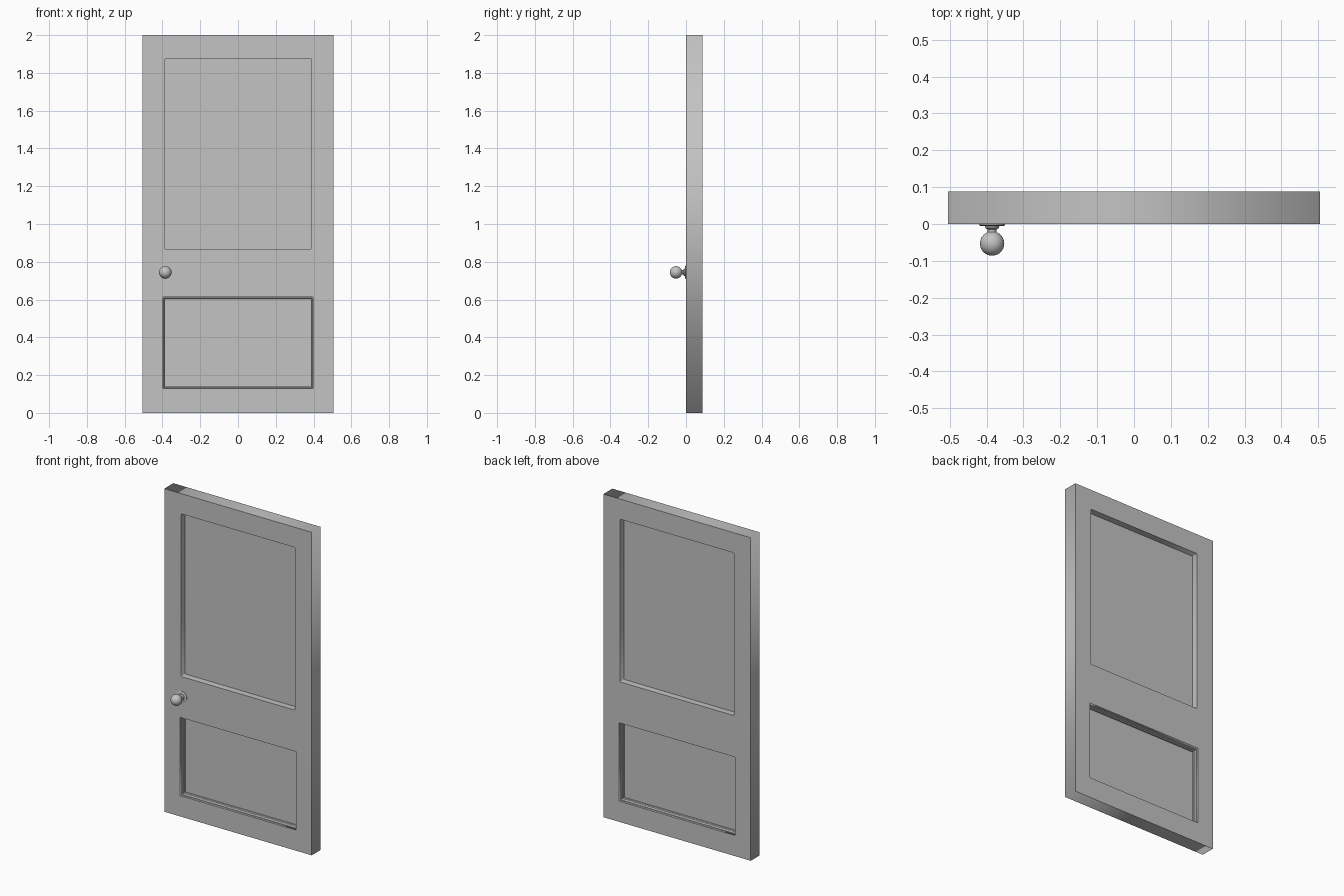
import bpy, bmesh, math
from mathutils import Matrix, Vector

if "Cube" in bpy.data.objects:
    bpy.data.objects.remove(bpy.data.objects["Cube"])

DEPTH = 0.088
MID = DEPTH / 2


def material(name, value):
    mat = bpy.data.materials.new(name)
    mat.use_nodes = True
    mat.diffuse_color = (value, value, value, 1)
    mat.node_tree.nodes["Principled BSDF"].inputs["Base Color"].default_value = mat.diffuse_color
    return mat


grey = material("plain grey", 0.55)


def rectangle(half, low, high, cut=0.0):
    """Corner points of an upright rectangle, with optional clipped corners."""
    if not cut:
        return [(-half, low), (half, low), (half, high), (-half, high)]
    return [(-half + cut, low), (half - cut, low), (half, low + cut), (half, high - cut),
            (half - cut, high), (-half + cut, high), (-half, high - cut), (-half, low + cut)]


def finish(name, bm):
    bmesh.ops.recalc_face_normals(bm, faces=bm.faces)
    mesh = bpy.data.meshes.new(name)
    bm.to_mesh(mesh)
    bm.free()
    mesh.materials.append(grey)
    obj = bpy.data.objects.new(name, mesh)
    bpy.context.collection.objects.link(obj)
    return obj


def select_only(obj):
    bpy.ops.object.select_all(action='DESELECT')
    obj.select_set(True)
    bpy.context.view_layer.objects.active = obj


# Door frame: a flat outline with two openings, given thickness
UPPER = (0.39, 0.868, 1.875)
LOWER = (0.398, 0.128, 0.613)
curve = bpy.data.curves.new("door_frame", 'CURVE')
curve.dimensions = '2D'
curve.fill_mode = 'BOTH'
curve.extrude = MID
for outline in (rectangle(0.505, 0, 2), rectangle(*UPPER, 0.005), rectangle(*LOWER)):
    spline = curve.splines.new('POLY')
    spline.points.add(len(outline) - 1)
    for point, (x, z) in zip(spline.points, outline):
        point.co = (x, z, 0, 1)
    spline.use_cyclic_u = True
curve.materials.append(grey)
frame = bpy.data.objects.new("door_frame", curve)
frame.location = (0, MID, 0)
frame.rotation_euler = (math.pi / 2, 0, 0)
bpy.context.collection.objects.link(frame)
select_only(frame)
bpy.ops.object.convert(target='MESH')

# Upper panel: a thin sheet in the middle of the frame
bm = bmesh.new()
half, low, high = UPPER
bmesh.ops.create_cube(bm, size=1, matrix=Matrix.Translation((0, MID, (low + high) / 2))
                      @ Matrix.Diagonal((2 * half, 0.008, high - low, 1)))
finish("upper_panel", bm)

# Lower panel: stepped moulding running in to a flat field on both sides
STEPS = [(0, 0.014), (0.004, 0.014), (0.007, 0.026), (0.012, 0.029), (0.012, 0.038)]
bm = bmesh.new()
half, low, high = LOWER
profile = STEPS + [(inset, DEPTH - y) for inset, y in reversed(STEPS)]
rings = [[bm.verts.new((x, y, z)) for x, z in rectangle(half - i, low + i, high - i)]
         for i, y in profile]
for index, (a, b) in enumerate(zip(rings, rings[1:] + rings[:1])):
    if index == len(STEPS) - 1:
        bm.faces.new(a)
        bm.faces.new(b)
        continue
    if index == len(rings) - 1:
        continue
    for k in range(4):
        n = (k + 1) % 4
        bm.faces.new((a[k], a[n], b[n], b[k]))
finish("lower_panel", bm)

# Door knob: rosette, neck and ball turned from one profile
RADIUS, CENTRE = 0.033, -0.053
profile = [(0.035, 0), (0.035, -0.003), (0.032, -0.005), (0.02, -0.005),
           (0.018, -0.011), (0.012, -0.015)]
start = math.asin(0.012 / RADIUS)
for k in range(17):
    angle = start + (math.pi - start) * k / 16
    profile.append((RADIUS * math.sin(angle), CENTRE + RADIUS * math.cos(angle)))
bm = bmesh.new()
verts = [bm.verts.new((r, y, 0)) for r, y in profile]
edges = [bm.edges.new(pair) for pair in zip(verts, verts[1:])]
bmesh.ops.spin(bm, geom=verts + edges, cent=(0, 0, 0), axis=(0, 1, 0),
               angle=2 * math.pi, steps=32)
bmesh.ops.remove_doubles(bm, verts=bm.verts, dist=0.00005)
bmesh.ops.translate(bm, verts=bm.verts, vec=Vector((-0.385, 0, 0.744)))
knob = finish("door_knob", bm)
select_only(knob)
bpy.ops.object.shade_smooth_by_angle(angle=math.radians(35))
